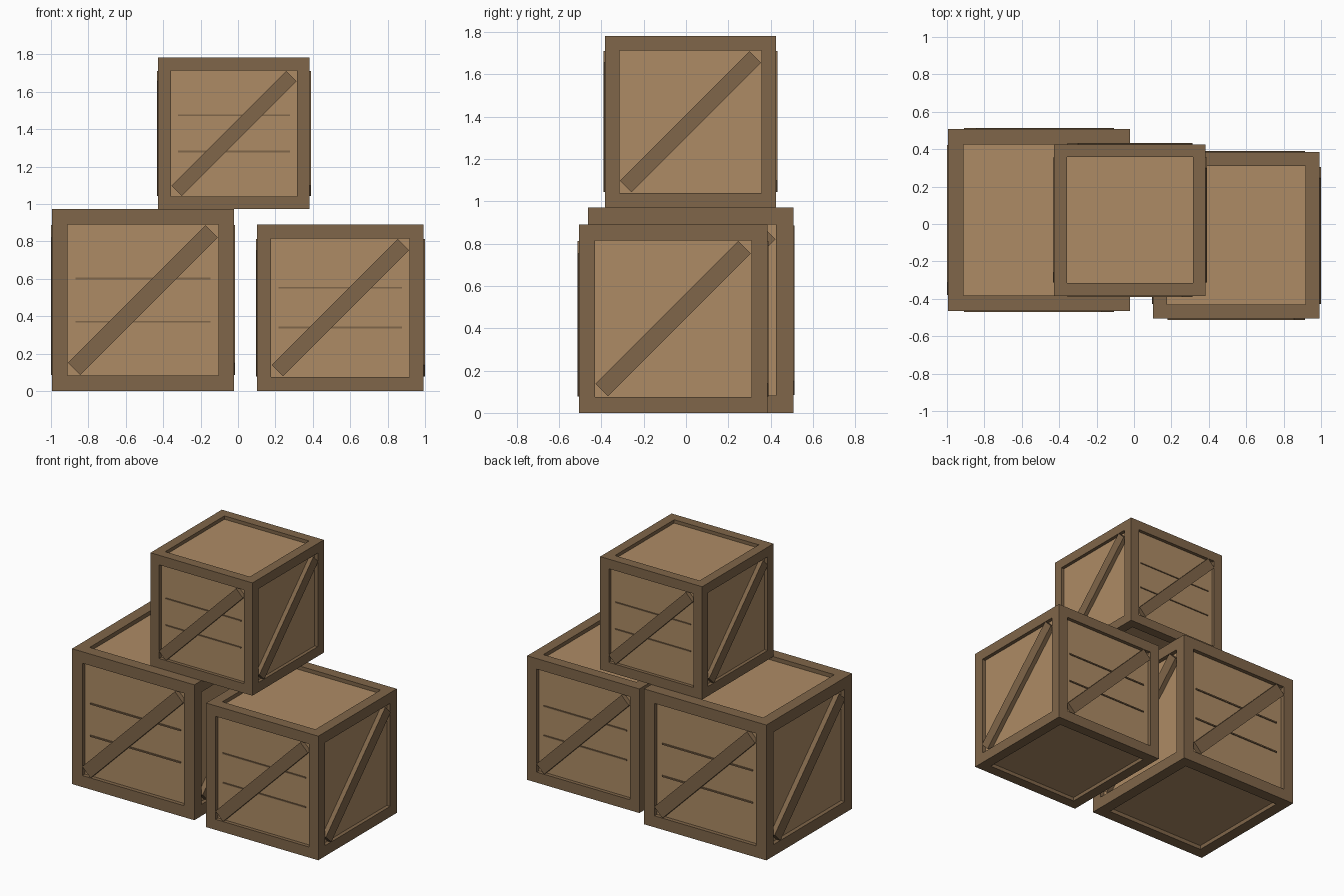
import bpy, bmesh
from math import pi
from mathutils import Matrix, Vector

if "Cube" in bpy.data.objects:
    bpy.data.objects.remove(bpy.data.objects["Cube"])


def material(name, color):
    m = bpy.data.materials.new(name)
    m.diffuse_color = (*color, 1)
    m.use_nodes = True
    m.node_tree.nodes["Principled BSDF"].inputs["Base Color"].default_value = m.diffuse_color
    return m


FRAME = material("dark_wood", (0.215, 0.133, 0.067))
PANEL = material("light_wood", (0.42, 0.26, 0.13))

BORDER = 0.12      # frame width, as a share of the crate size
RECESS = 0.03      # panel depth below the frame
PROUD = 0.006      # brace height above the frame


def finish(bm, name, location, mats):
    mesh = bpy.data.meshes.new(name)
    bm.to_mesh(mesh)
    bm.free()
    for m in mats:
        mesh.materials.append(m)
    ob = bpy.data.objects.new(name, mesh)
    ob.location = location
    bpy.context.collection.objects.link(ob)
    return ob


def add_box(bm, size, matrix):
    bmesh.ops.create_cube(bm, size=1, matrix=matrix @ Matrix.Diagonal((*size, 1)))


def crate(label, s, x, y, z):
    centre = Vector((x, y, z + s / 2))
    depth = RECESS * s

    # Frame with a sunken panel on all six sides
    bm = bmesh.new()
    bmesh.ops.create_cube(bm, size=s)
    panels = bm.faces[:]
    bmesh.ops.inset_individual(bm, faces=panels, thickness=BORDER * s, depth=0)
    bmesh.ops.inset_individual(bm, faces=panels, thickness=0, depth=-depth)
    for f in panels:
        f.material_index = 1
    finish(bm, label + "_crate_body", centre, [FRAME, PANEL])

    # Diagonal braces, one per upright side
    bm = bmesh.new()
    thick = depth + PROUD + 0.004
    for i in range(4):
        turn = Matrix.Rotation(i * pi / 2, 4, 'Z')
        out = Matrix.Translation((0, -(s / 2 + PROUD - thick / 2), 0))
        tilt = Matrix.Rotation(-pi / 4, 4, 'Y')
        add_box(bm, (1.07 * s, thick, 0.095 * s), turn @ out @ tilt)
    finish(bm, label + "_crate_braces", centre, [FRAME])

    # Thin plank seams on the front and back
    bm = bmesh.new()
    for side in (-1, 1):
        for h in (-0.119, 0.119):
            pos = Matrix.Translation((0, side * (s / 2 - depth), h * s))
            add_box(bm, (0.74 * s, 0.016 * s, 0.01 * s), pos)
    finish(bm, label + "_crate_plank_seams", centre, [FRAME])


crate("large", 0.972, -0.508, 0.022, 0)
crate("medium", 0.891, 0.547, -0.061, 0)
crate("small", 0.81, -0.0215, 0.021, 0.972)
